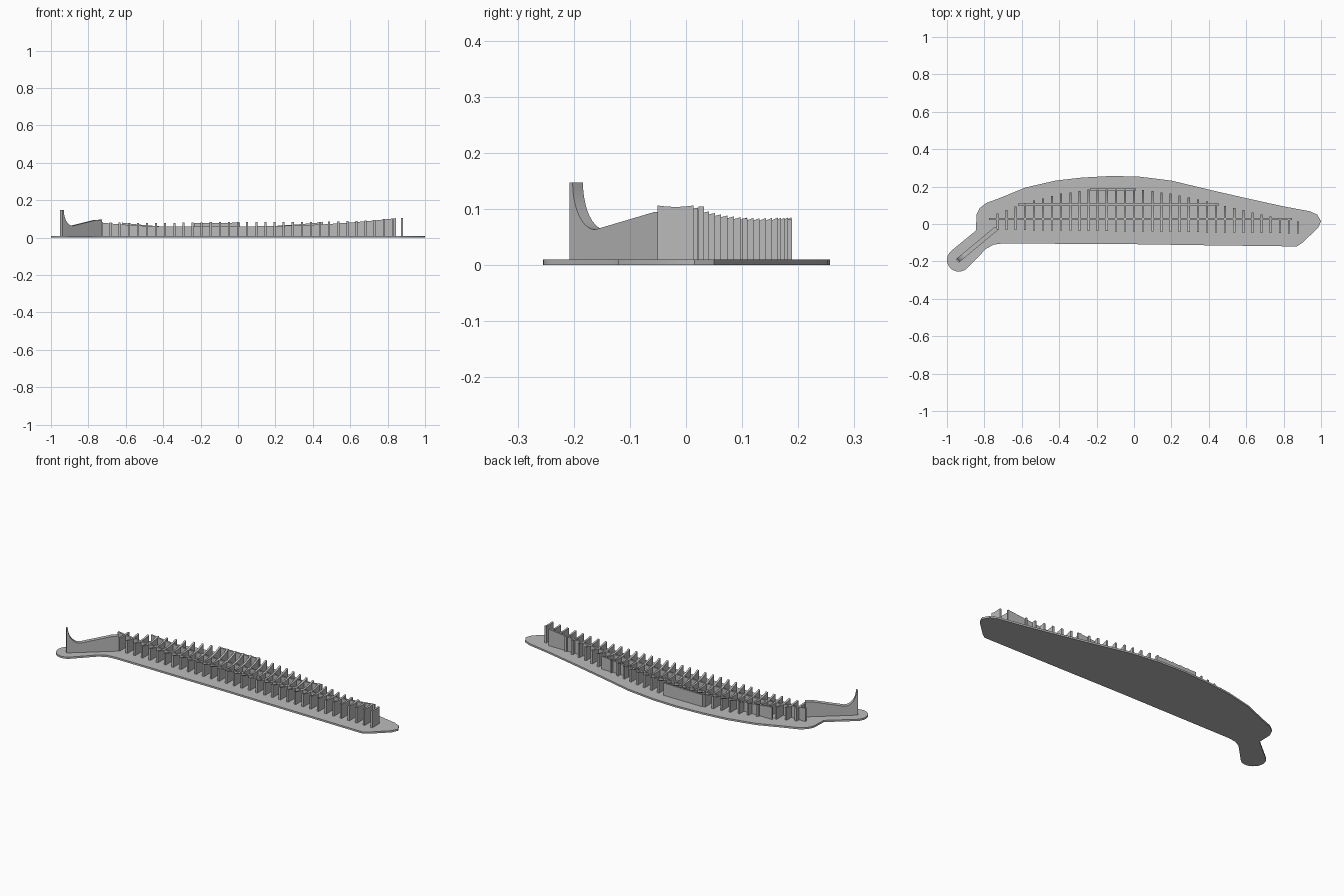
import bpy
import math
from mathutils import Vector

cube = bpy.data.objects.get("Cube")
if cube:
    bpy.data.objects.remove(cube)

grey = bpy.data.materials.new("plain grey")
grey.use_nodes = True
grey.diffuse_color = (0.5, 0.5, 0.5, 1)
grey.node_tree.nodes["Principled BSDF"].inputs["Base Color"].default_value = (0.5, 0.5, 0.5, 1)

BASE_TOP = 0.01
FLOOR = 0.005


def prism(name, outline, offset):
    """Extrude a closed 3D outline along an offset."""
    n = len(outline)
    a = [Vector(p) for p in outline]
    verts = a + [p + Vector(offset) for p in a]
    faces = [list(range(n))[::-1], list(range(n, 2 * n))]
    faces += [[i, (i + 1) % n, (i + 1) % n + n, i + n] for i in range(n)]
    mesh = bpy.data.meshes.new(name)
    mesh.from_pydata(verts, [], faces)
    mesh.materials.append(grey)
    obj = bpy.data.objects.new(name, mesh)
    bpy.context.collection.objects.link(obj)
    # consistent outward normals
    import bmesh
    bm = bmesh.new()
    bm.from_mesh(mesh)
    bmesh.ops.recalc_face_normals(bm, faces=bm.faces)
    bm.to_mesh(mesh)
    bm.free()
    return obj


def interp(points, x):
    for (x0, y0), (x1, y1) in zip(points, points[1:]):
        if x <= x1:
            return y0 + (y1 - y0) * (x - x0) / (x1 - x0)
    return points[-1][1]


# plan shape of the ribbed cradle
BACK = [(-0.8, 0.035), (-0.73, 0.055), (-0.6, 0.108), (-0.4, 0.16), (-0.24, 0.186),
        (0.0, 0.188), (0.2, 0.163), (0.4, 0.118), (0.6, 0.07), (0.8, 0.026), (0.9, 0.01)]


def front_y(x):
    return -0.04 - 0.012 * x


def cradle_z(x, y):
    """Height of the hollow the ribs support."""
    mid = (front_y(x) + interp(BACK, x)) / 2
    run = (x + 0.2) / (1.05 if x > -0.2 else 0.58)
    return 0.052 + (0.049 if x > -0.2 else 0.034) * run ** 2 + 2.4 * (y - mid) ** 2


# base plate with rounded foot
foot = [(-0.937 + 0.063 * math.cos(a), -0.192 + 0.063 * math.sin(a))
        for a in [math.radians(310 - 15 * i) for i in range(13)]]
plate = foot + [(-0.845, -0.035), (-0.842, 0.05), (-0.825, 0.085), (-0.79, 0.112),
                (-0.72, 0.138), (-0.58, 0.195), (-0.42, 0.232), (-0.28, 0.248), (-0.12, 0.257),
                (0.03, 0.253), (0.2, 0.232), (0.4, 0.184), (0.6, 0.138), (0.8, 0.094),
                (0.94, 0.068), (0.98, 0.05), (1.0, 0.015), (0.985, -0.02), (0.9, -0.1),
                (0.87, -0.12), (0.4, -0.114), (0.0, -0.108), (-0.7, -0.104),
                (-0.75, -0.11), (-0.79, -0.132)]
prism("base_plate", [(x, y, 0) for x, y in plate], (0, 0, BASE_TOP))

# cross ribs with hollowed tops
RIBS, RIB_W, STEPS = 34, 0.011, 10
for i in range(RIBS):
    x = -0.73 + 1.607 * i / (RIBS - 1)
    y0, y1 = front_y(x), interp(BACK, x)
    ys = [y0 + (y1 - y0) * j / STEPS for j in range(STEPS + 1)]
    outline = [(x - RIB_W / 2, y1, FLOOR), (x - RIB_W / 2, y0, FLOOR)]
    outline += [(x - RIB_W / 2, y, cradle_z(x, y)) for y in ys]
    prism(f"cross_rib_{i + 1}", outline, (RIB_W, 0, 0))


# lengthwise walls following the hollow
def long_wall(name, x0, x1, y, width=0.01):
    xs = [x0 + (x1 - x0) * j / 24 for j in range(25)]
    outline = [(x1, y, FLOOR), (x0, y, FLOOR)] + [(x, y, cradle_z(x, y)) for x in xs]
    prism(name, outline, (0, width, 0))


long_wall("front_wall", -0.775, 0.845, 0.022)
long_wall("middle_wall", -0.62, 0.455, 0.1)
long_wall("back_wall", -0.235, 0.01, 0.179)

# slanted arm with a curved end post
start, end = Vector((-0.945, -0.198, 0)), Vector((-0.735, -0.023, 0))
along = (end - start).normalized()
side = Vector((-along.y, along.x, 0)) * 0.024
length = (end - start).length
curve = [(0.008 + 0.062 * (1 - math.cos(a)), 0.147 - 0.084 * math.sin(a))
         for a in [math.radians(9 * k) for k in range(11)]]
profile = [(length, FLOOR), (0, FLOOR), (0, 0.147)] + curve + [(length - 0.04, 0.094), (length, 0.096)]
arm = prism("side_arm", [start - side / 2 + along * s + Vector((0, 0, z)) for s, z in profile], side)

for name in ("base_plate", "side_arm"):
    obj = bpy.data.objects[name]
    bpy.ops.object.select_all(action="DESELECT")
    obj.select_set(True)
    bpy.context.view_layer.objects.active = obj
    bpy.ops.object.shade_smooth_by_angle(angle=math.radians(30))
